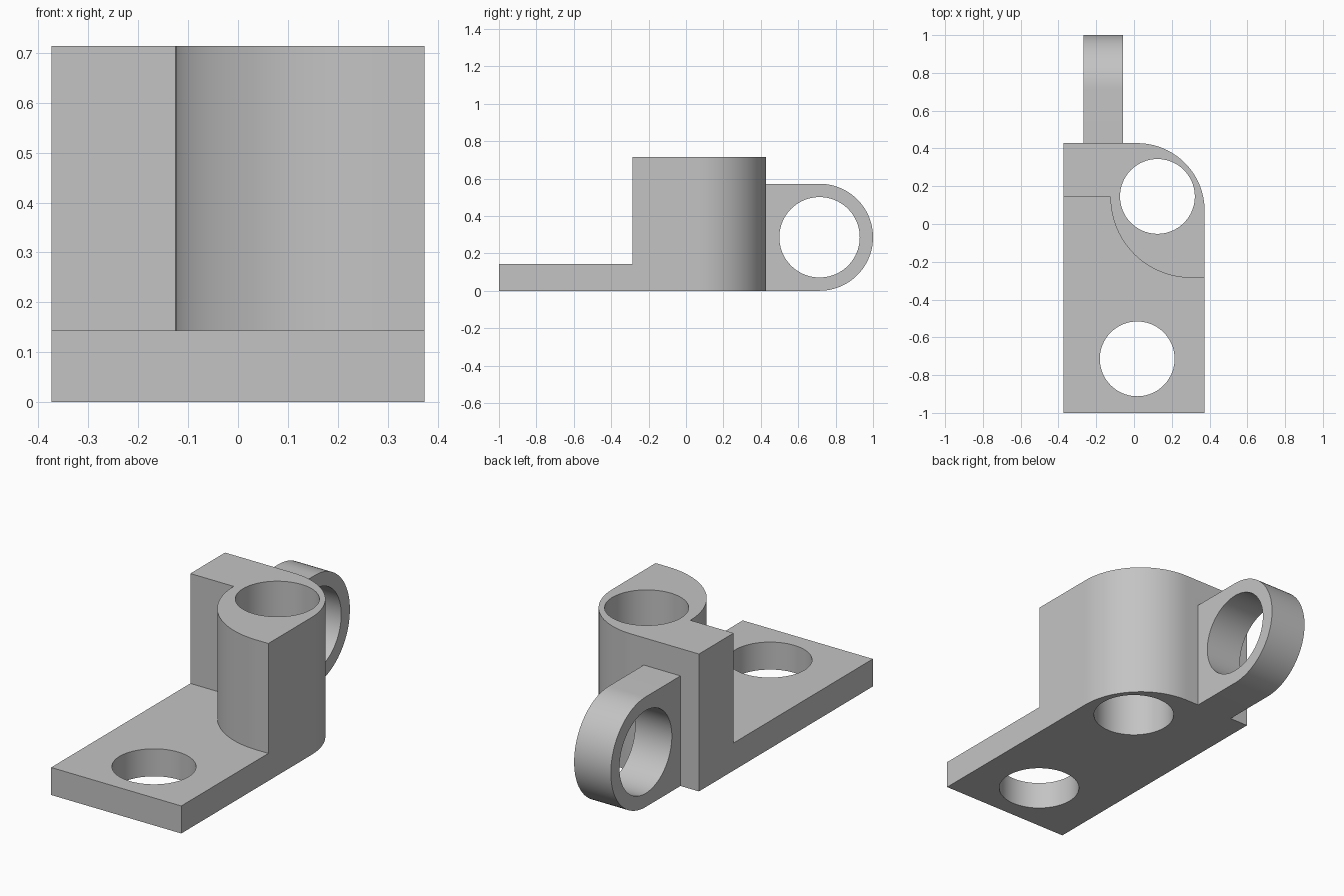
import bpy, bmesh
from math import cos, sin, pi, radians
from mathutils import Vector

cube = bpy.data.objects.get("Cube")
if cube:
    bpy.data.objects.remove(cube)

grey = bpy.data.materials.new("plain grey")
grey.use_nodes = True
grey.diffuse_color = (0.55, 0.55, 0.55, 1)
grey.node_tree.nodes["Principled BSDF"].inputs["Base Color"].default_value = (0.55, 0.55, 0.55, 1)


def arc(cx, cy, r, start, end, steps=24):
    """Points along an arc, angles in degrees."""
    angles = [radians(start + (end - start) * i / steps) for i in range(steps + 1)]
    return [(cx + r * cos(a), cy + r * sin(a)) for a in angles]


def circle(cx, cy, r):
    return arc(cx, cy, r, 0, 360, 80)[:-1]


def prism(name, outline, low, high, sideways=False):
    """Extrude an xy outline along z, or a yz outline along x."""
    bm = bmesh.new()
    place = (lambda p: (low, p[0], p[1])) if sideways else (lambda p: (p[0], p[1], low))
    face = bm.faces.new([bm.verts.new(place(p)) for p in outline])
    axis = Vector((1, 0, 0)) if sideways else Vector((0, 0, 1))
    new = bmesh.ops.extrude_face_region(bm, geom=[face])["geom"]
    bmesh.ops.translate(bm, vec=axis * (high - low),
                        verts=[v for v in new if isinstance(v, bmesh.types.BMVert)])
    bmesh.ops.recalc_face_normals(bm, faces=bm.faces)
    mesh = bpy.data.meshes.new(name)
    bm.to_mesh(mesh)
    bm.free()
    mesh.materials.append(grey)
    obj = bpy.data.objects.new(name, mesh)
    bpy.context.collection.objects.link(obj)
    return obj


def combine(target, other, operation):
    """Apply a boolean and discard the helper solid."""
    mod = target.modifiers.new(operation.lower(), "BOOLEAN")
    mod.object, mod.operation, mod.solver = other, operation, "EXACT"
    bpy.context.view_layer.objects.active = target
    bpy.ops.object.modifier_apply(modifier=mod.name)
    bpy.data.objects.remove(other)


W = 0.374                      # half width
BACK, STEP = 0.428, 0.143      # back face, and front of the side wall
rounded_back = arc(W - 0.357, BACK - 0.357, 0.357, 0, 90)

# Base plate with one rounded back corner
bracket = prism("bracket", [(-W, -1), (W, -1)] + rounded_back + [(-W, BACK)], 0, STEP)

# Upright: thin side wall flowing into the curved boss
boss_front = arc(0.303, STEP, 0.428, 180, 270)
upright = prism("upright", [(-W, STEP)] + boss_front + [(W, -0.285)]
                + rounded_back + [(-W, BACK)], 0, 0.714)
combine(bracket, upright, "UNION")

# Rounded lug on the back, rooted a little inside the wall
lug = prism("lug", [(0.39, 0)] + arc(0.714, 0.286, 0.286, -90, 90, 48) + [(0.39, 0.572)],
            -0.268, -0.057, sideways=True)
combine(bracket, lug, "UNION")

# Through holes in the plate, boss and lug
holes = [
    prism("plate_hole", circle(0.017, -0.714, 0.198), -0.1, 0.3),
    prism("boss_hole", circle(0.124, 0.146, 0.198), -0.1, 0.9),
    prism("lug_hole", circle(0.714, 0.286, 0.215), -0.35, 0.05, sideways=True),
]
for hole in holes:
    combine(bracket, hole, "DIFFERENCE")

bpy.ops.object.select_all(action="DESELECT")
bracket.select_set(True)
bpy.context.view_layer.objects.active = bracket
bpy.ops.object.shade_smooth_by_angle(angle=radians(30))
